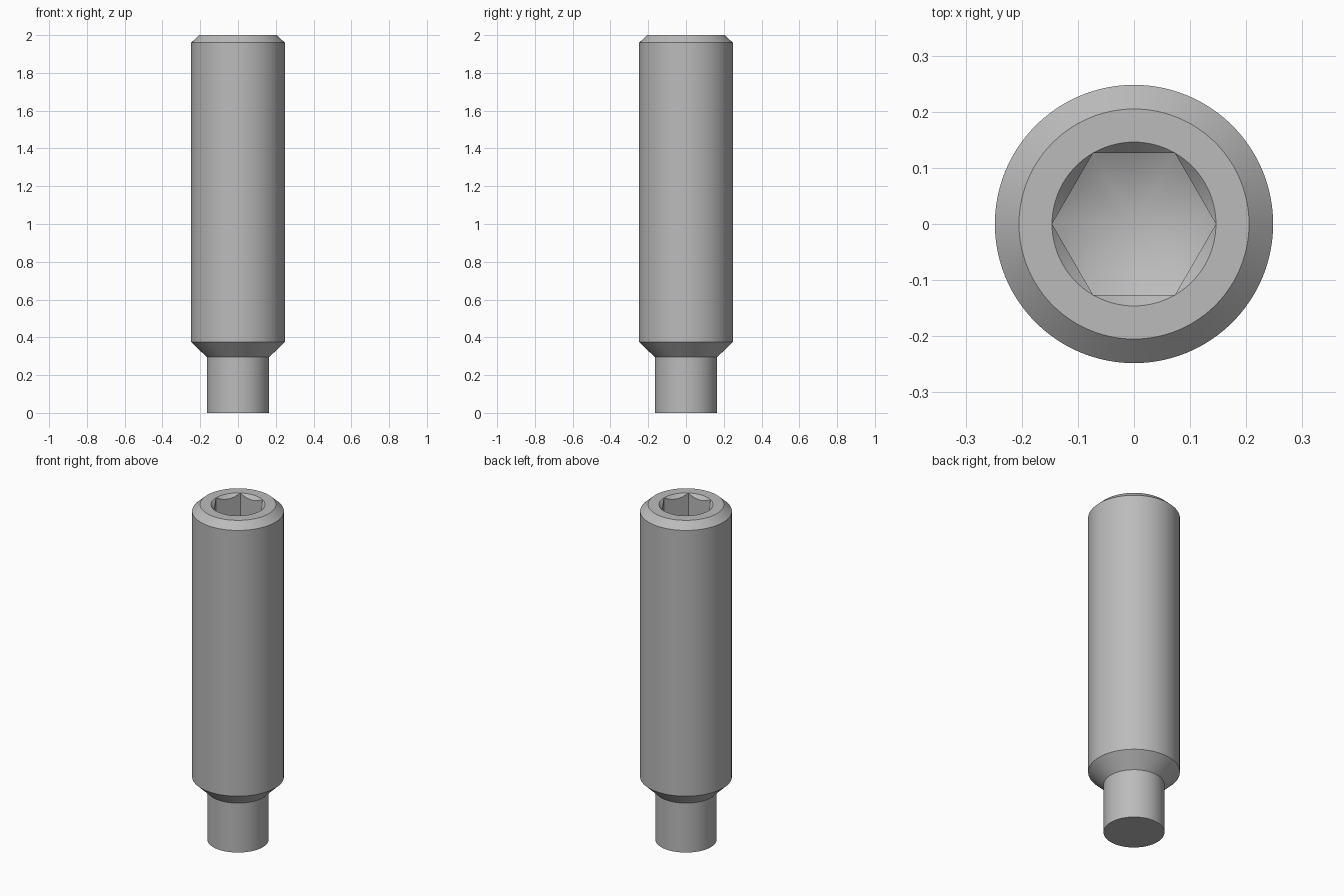
import bpy, bmesh, math

if "Cube" in bpy.data.objects:
    bpy.data.objects.remove(bpy.data.objects["Cube"])

HEIGHT = 2.0
SOCKET_RADIUS = 0.146      # across-corners radius of the hex socket
SOCKET_FLOOR = 1.69        # where the socket walls meet the drilled cone

steel = bpy.data.materials.new("steel grey")
steel.use_nodes = True
colour = (0.5, 0.5, 0.5, 1)
steel.diffuse_color = colour
steel.node_tree.nodes["Principled BSDF"].inputs["Base Color"].default_value = colour


def lathe(name, profile, sides):
    """Closed solid of revolution from (radius, z) points, bottom to top."""
    bm = bmesh.new()
    rings = []
    for r, z in profile:
        if r == 0:
            rings.append([bm.verts.new((0, 0, z))] * sides)
        else:
            angles = [math.tau * i / sides for i in range(sides)]
            rings.append([bm.verts.new((r * math.cos(a), r * math.sin(a), z)) for a in angles])
    for low, high in zip(rings, rings[1:]):
        for i in range(sides):
            j = (i + 1) % sides
            corners = dict.fromkeys((low[i], low[j], high[j], high[i]))
            bm.faces.new(list(corners))
    if profile[0][0]:
        bm.faces.new(rings[0][::-1])
    if profile[-1][0]:
        bm.faces.new(rings[-1])
    bmesh.ops.recalc_face_normals(bm, faces=bm.faces)
    mesh = bpy.data.meshes.new(name)
    bm.to_mesh(mesh)
    bm.free()
    mesh.materials.append(steel)
    obj = bpy.data.objects.new(name, mesh)
    bpy.context.collection.objects.link(obj)
    return obj


def combine(target, tool, operation):
    """Apply a boolean and discard the tool."""
    tool.hide_render = True
    mod = target.modifiers.new(operation.lower(), 'BOOLEAN')
    mod.operation, mod.object, mod.solver = operation, tool, 'EXACT'
    bpy.ops.object.select_all(action='DESELECT')
    target.select_set(True)
    bpy.context.view_layer.objects.active = target
    bpy.ops.object.modifier_apply(modifier=mod.name)
    bpy.data.objects.remove(tool)


# Screw body: dog point, lower taper, shank and top chamfer
screw = lathe("set_screw", [
    (0.165, 0), (0.165, 0.295), (0.248, 0.375),
    (0.248, 1.96), (0.205, HEIGHT)], 96)

# Hex socket cutter, ending in a drilled cone
hex_cutter = lathe("hex_cutter", [(SOCKET_RADIUS, 1.5), (SOCKET_RADIUS, 2.2)], 6)
drill = lathe("drill_cutter", [
    (0, SOCKET_FLOOR - 0.09), (0.16, SOCKET_FLOOR), (0.16, 2.1)], 96)
combine(hex_cutter, drill, 'INTERSECT')
combine(screw, hex_cutter, 'DIFFERENCE')

# Countersink at the socket mouth, leaving scalloped hex walls
countersink = lathe("countersink_cutter", [
    (0, HEIGHT - SOCKET_RADIUS * 1.1), (SOCKET_RADIUS, HEIGHT),
    (SOCKET_RADIUS + 0.01, HEIGHT + 0.011)], 96)
combine(screw, countersink, 'DIFFERENCE')

bpy.ops.object.shade_smooth_by_angle(angle=math.radians(25))
